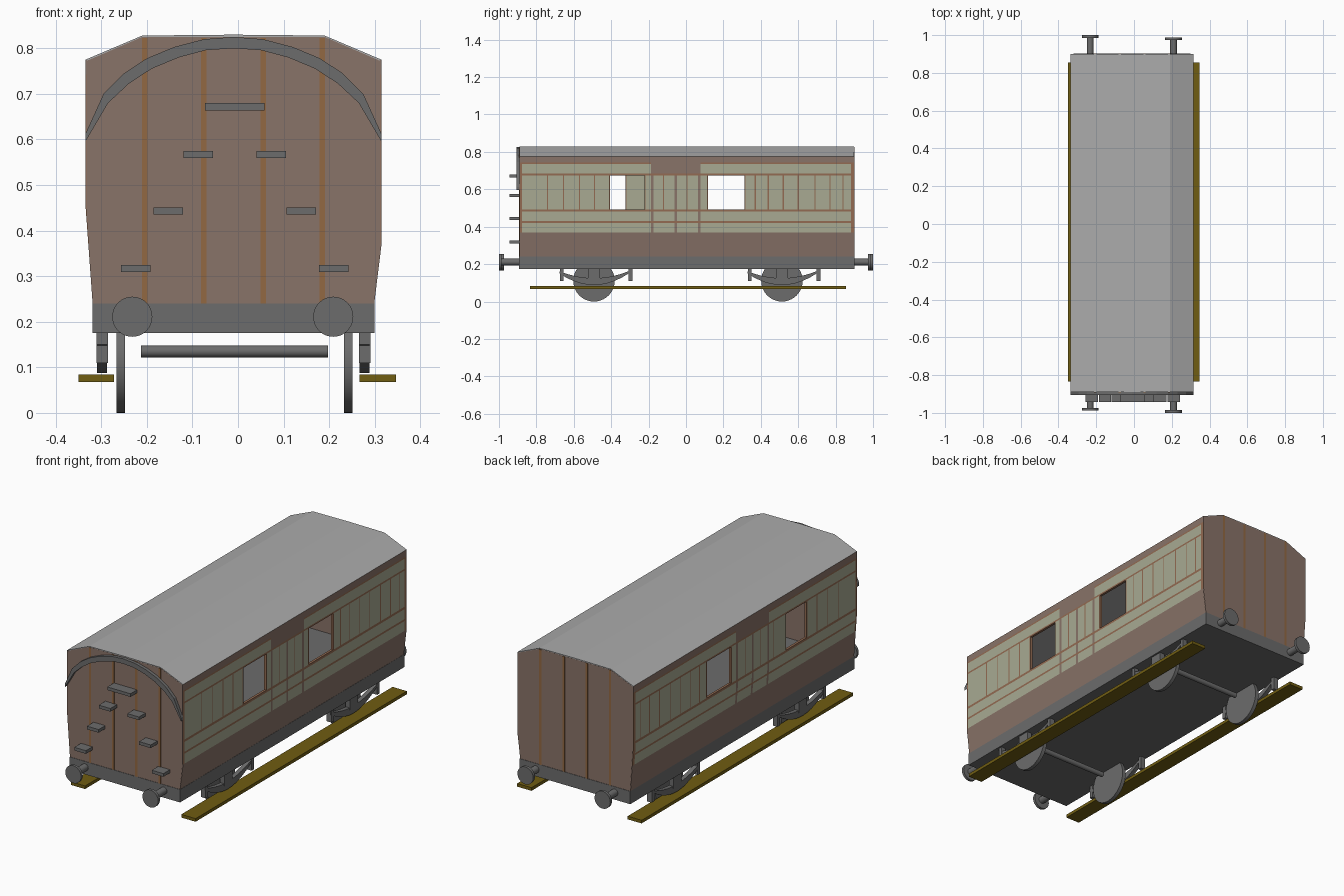
import bpy, bmesh, math
from mathutils import Matrix

if "Cube" in bpy.data.objects:
    bpy.data.objects.remove(bpy.data.objects["Cube"])


def mat(name, r, g, b):
    m = bpy.data.materials.new(name)
    m.diffuse_color = [((c / 255 + 0.055) / 1.055) ** 2.4 for c in (r, g, b)] + [1]
    m.use_nodes = True
    m.node_tree.nodes["Principled BSDF"].inputs["Base Color"].default_value = m.diffuse_color
    return m


BROWN = mat("brown_panel", 137, 115, 104)
CREAM = mat("cream_panel", 168, 170, 146)
BEAD = mat("tan_beading", 147, 107, 82)
STRIPE = mat("end_stripe", 146, 104, 66)
ROOF = mat("roof_grey", 172, 172, 172)
IRON = mat("iron_grey", 108, 108, 108)
WOOD = mat("olive_board", 112, 93, 18)

CX = -0.01            # the body sits slightly off centre
Y0, Y1 = -0.89, 0.90


def finish(name, bm, *mats):
    me = bpy.data.meshes.new(name)
    bm.to_mesh(me)
    bm.free()
    for m in mats:
        me.materials.append(m)
    ob = bpy.data.objects.new(name, me)
    bpy.context.collection.objects.link(ob)
    return ob


def box(name, x, y, z, m):
    bm = bmesh.new()
    size = [b - a for a, b in (x, y, z)]
    mid = [(a + b) / 2 for a, b in (x, y, z)]
    bmesh.ops.create_cube(bm, size=1, matrix=Matrix.Translation(mid) @ Matrix.Diagonal((*size, 1)))
    return finish(name, bm, m)


def prism(name, pts, a, b, axis, m):
    """Extrude a profile along x (points are y,z) or along y (points are x,z)."""
    bm = bmesh.new()
    co = (lambda p: (a, p[0], p[1])) if axis == 'x' else (lambda p: (p[0], a, p[1]))
    f = bm.faces.new([bm.verts.new(co(p)) for p in pts])
    ext = bmesh.ops.extrude_face_region(bm, geom=[f])
    vs = [v for v in ext['geom'] if isinstance(v, bmesh.types.BMVert)]
    bmesh.ops.translate(bm, verts=vs, vec=(b - a, 0, 0) if axis == 'x' else (0, b - a, 0))
    bmesh.ops.recalc_face_normals(bm, faces=bm.faces[:])
    return finish(name, bm, m)


def rod(name, centre, r, length, axis, m, seg=32):
    bm = bmesh.new()
    rot = Matrix.Rotation(math.pi / 2, 4, 'Y' if axis == 'x' else 'X')
    bmesh.ops.create_cone(bm, cap_ends=True, segments=seg, radius1=r, radius2=r, depth=length,
                          matrix=Matrix.Translation(centre) @ rot)
    ob = finish(name, bm, m)
    bpy.context.view_layer.objects.active = ob
    ob.select_set(True)
    bpy.ops.object.shade_smooth_by_angle(angle=math.radians(40))
    ob.select_set(False)
    return ob


# panelled side walls: a grid coloured by bay, with window openings left out
DOORS = [-0.18, -0.055, 0.07]
MULLIONS = [-0.74, -0.655, -0.57, -0.49, -0.41, -0.32, -0.22, -0.12, 0.005, 0.115, 0.315,
            0.37, 0.44, 0.52, 0.60, 0.69, 0.77, 0.84]
ROWS = [0.24, 0.37, 0.42, 0.43, 0.48, 0.492, 0.675, 0.684, 0.735, 0.743, 0.775]


def wall_x(side, z):
    knee = 0.37 if side > 0 else 0.46
    return CX + side * (0.309 + 0.016 * min(1, (z - 0.24) / (knee - 0.24)))


def side_wall(name, side, windows):
    cuts = {Y0 + 0.001, Y0 + 0.012, Y1 - 0.018, Y1 - 0.001}
    for y in DOORS:
        cuts |= {y - 0.007, y + 0.007}
    for y in MULLIONS:
        cuts |= {y - 0.003, y + 0.003}
    ys = sorted(cuts)
    zs = sorted(ROWS + ([] if side > 0 else [0.46]))
    bm = bmesh.new()
    grid = [[bm.verts.new((wall_x(side, z), y, z)) for z in zs] for y in ys]
    for i in range(len(ys) - 1):
        for j in range(len(zs) - 1):
            y, z = (ys[i] + ys[i + 1]) / 2, (zs[j] + zs[j + 1]) / 2
            upper = 0.492 < z < 0.675
            if upper and any(a < y < b for a, b in windows):
                continue
            quad = [grid[i][j], grid[i + 1][j], grid[i + 1][j + 1], grid[i][j + 1]]
            f = bm.faces.new(quad if side > 0 else quad[::-1])
            door = any(abs(y - d) < 0.007 for d in DOORS)
            corner = y < Y0 + 0.012 or y > Y1 - 0.018
            bead = 0.42 < z < 0.43 or 0.48 < z < 0.492 or 0.675 < z < 0.684 or 0.735 < z < 0.743
            bar = upper and any(abs(y - c) < 0.003 for c in MULLIONS)
            header = z > 0.684 and DOORS[0] - 0.007 < y < DOORS[2] + 0.007
            if z < 0.37 or z > 0.743 or header:
                f.material_index = 0
            elif bead or bar or corner:
                f.material_index = 2
            else:
                f.material_index = 0 if door else 1
    ob = finish(name, bm, BROWN, CREAM, BEAD)
    mod = ob.modifiers.new("thickness", 'SOLIDIFY')
    mod.thickness = 0.012
    mod.offset = -1


side_wall("right_side_wall", 1, [(-0.407, -0.223), (0.118, 0.312)])
side_wall("left_side_wall", -1, [(-0.487, -0.323), (0.118, 0.312)])

# end walls with vertical stripes
end = [(-0.318, 0.24), (-0.333, 0.46), (-0.333, 0.772), (-0.21, 0.825),
       (0.19, 0.825), (0.313, 0.772), (0.313, 0.37), (0.299, 0.24)]
for label, a, b, out in (("front", Y0, Y0 + 0.012, -1), ("back", Y1, Y1 - 0.012, 1)):
    prism(label + "_end_wall", end, a, b, 'y', BROWN)
    for i, x in enumerate((-0.205, -0.075, 0.055, 0.185)):
        box(f"{label}_stripe_{i}", (x - 0.006, x + 0.006), sorted((a, a + out * 0.002)), (0.24, 0.823), STRIPE)

# roof shell
prism("roof", [(-0.335, 0.775), (-0.21, 0.828), (CX, 0.830), (0.19, 0.828), (0.315, 0.775),
               (0.303, 0.771), (0.186, 0.819), (-0.206, 0.819), (-0.323, 0.771)],
      Y0 + 0.0005, Y1 - 0.0005, 'y', ROOF)

# underframe
box("underframe", (-0.319, 0.30), (Y0 - 0.002, Y1 + 0.002), (0.175, 0.24), IRON)

# curved rim on the front end
outer = [(0.325, 0.612), (0.285, 0.70), (0.24, 0.745), (0.19, 0.778), (0.13, 0.803), (0.065, 0.82), (0, 0.825)]
inner = [(0.325, 0.595), (0.275, 0.68), (0.23, 0.722), (0.18, 0.755), (0.12, 0.78), (0.06, 0.796), (0, 0.80)]


def mirrored(half):
    return [(CX - x, z) for x, z in half] + [(CX + x, z) for x, z in half[-2::-1]]


prism("front_rim", mirrored(outer) + mirrored(inner)[::-1], -0.906, Y0 + 0.002, 'y', IRON)

# climbing steps on the front end
for i, (x, z, w) in enumerate(((0, 0.672, 0.13), (0.08, 0.567, 0.065), (0.146, 0.443, 0.065), (0.217, 0.317, 0.065))):
    for s in ((1,) if x == 0 else (-1, 1)):
        c = CX + 0.003 + s * x
        box(f"step_{i}_{s}", (c - w / 2, c + w / 2), (-0.943, Y0 + 0.002), (z - 0.008, z + 0.008), IRON)

# buffers
for e in (-1, 1):
    for x, s in ((-0.232, -1), (0.209, 1)):
        tip = 1.0 if s * e < 0 else 0.987
        rod(f"buffer_head_{e}_{s}", (x, e * (tip - 0.007), 0.211), 0.044, 0.014, 'y', IRON)
        rod(f"buffer_shank_{e}_{s}", (x, e * (tip + 0.86) / 2, 0.211), 0.018, tip - 0.87, 'y', IRON, 20)

# wheels, axles, springs and hangers
for n, yc in (("front", -0.492), ("back", 0.513)):
    rod(n + "_axle", (-0.0075, yc, 0.135), 0.013, 0.41, 'x', IRON, 16)
    for s in (-1, 1):
        rod(f"{n}_wheel_{s}", (-0.0075 + s * 0.2495, yc, 0.111), 0.111, 0.019, 'x', IRON, 40)
        x = CX + s * 0.288
        xs = (x - 0.013, x + 0.013)
        box(f"{n}_axle_box_{s}", xs, (yc - 0.032, yc + 0.032), (0.115, 0.18), IRON)
        steps = [k / 5 for k in range(-5, 6)]
        low = [(yc + 0.185 * t, 0.088 + 0.062 * t * t) for t in steps]
        top = [(yc + 0.185 * t, 0.125 + 0.037 * t * t) for t in steps]
        prism(f"{n}_spring_{s}", low + top[::-1], xs[0] + 0.002, xs[1] - 0.002, 'x', IRON)
        for h in (-0.172, 0.195):
            box(f"{n}_hanger_{s}_{h}", xs, (yc + h - 0.01, yc + h + 0.01), (0.11, 0.18), IRON)

# long footboards
box("right_footboard", (0.267, 0.347), (-0.835, 0.855), (0.068, 0.084), WOOD)
box("left_footboard", (-0.35, -0.272), (-0.835, 0.855), (0.068, 0.084), WOOD)
